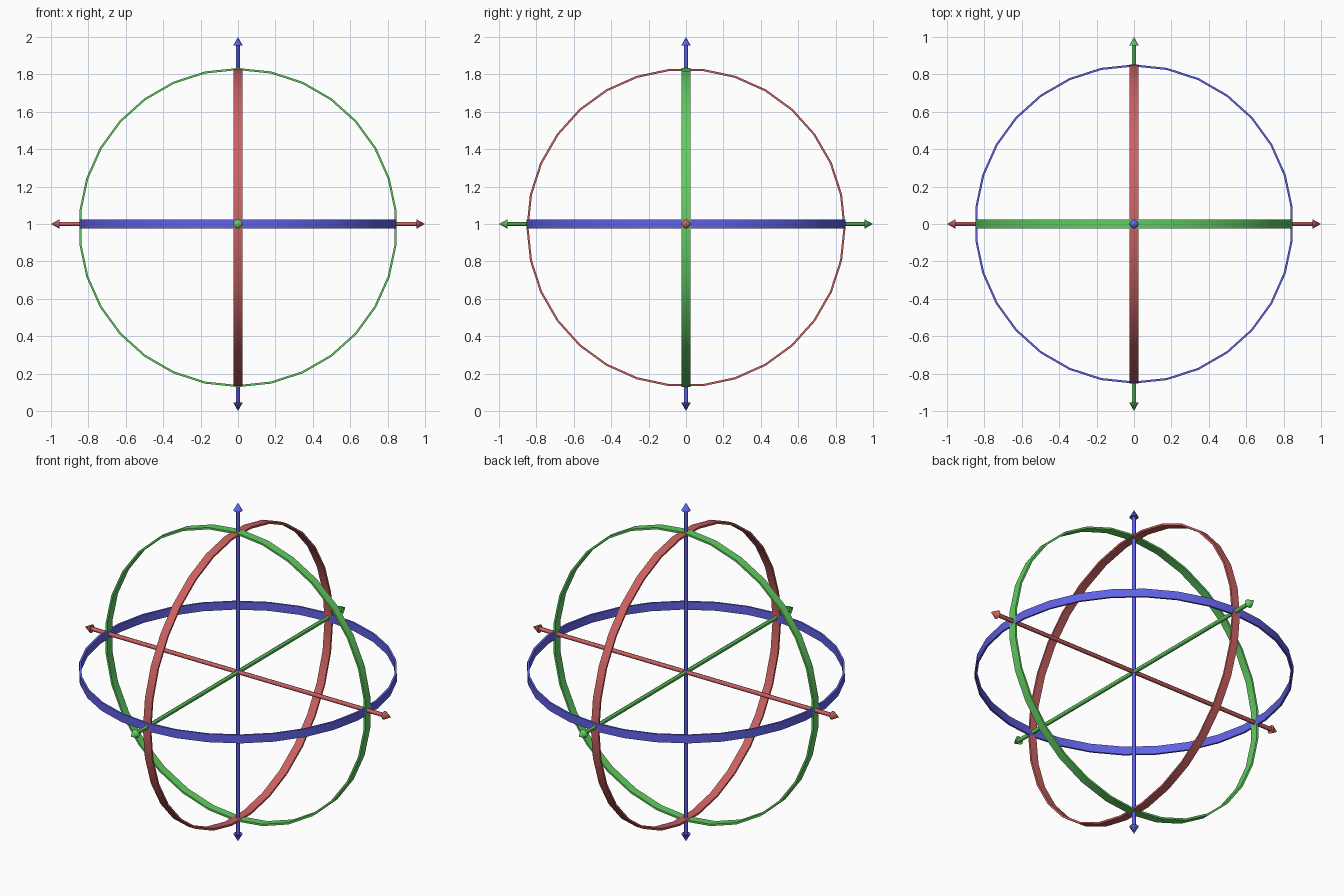
import bpy, bmesh
from math import sin, cos, pi
from mathutils import Matrix

if "Cube" in bpy.data.objects:
    bpy.data.objects.remove(bpy.data.objects["Cube"])

SIDES = 30
R_OUT, R_IN, HALF_W = 0.853, 0.842, 0.024
SHAFT_R, HEAD_R, HEAD_L = 0.012, 0.025, 0.045


def material(name, rgb):
    m = bpy.data.materials.new(name)
    m.diffuse_color = (*rgb, 1)
    m.use_nodes = True
    m.node_tree.nodes["Principled BSDF"].inputs["Base Color"].default_value = m.diffuse_color
    return m


def finish(name, bm, matrix, z, mat):
    bmesh.ops.recalc_face_normals(bm, faces=bm.faces)
    me = bpy.data.meshes.new(name)
    bm.to_mesh(me)
    bm.free()
    me.transform(Matrix.Translation((0, 0, z)) @ matrix)
    me.materials.append(mat)
    ob = bpy.data.objects.new(name, me)
    bpy.context.collection.objects.link(ob)
    bpy.ops.object.select_all(action='DESELECT')
    ob.select_set(True)
    bpy.context.view_layer.objects.active = ob
    bpy.ops.object.shade_smooth_by_angle(angle=pi / 6)


def ring(name, matrix, z, mat):
    # flat band with a rectangular section, corners on +-y before turning
    bm = bmesh.new()
    section = [(R_OUT, -HALF_W), (R_OUT, HALF_W), (R_IN, HALF_W), (R_IN, -HALF_W)]
    loops = []
    for i in range(SIDES):
        a = pi / 2 + 2 * pi * i / SIDES
        loops.append([bm.verts.new((r * cos(a), r * sin(a), h)) for r, h in section])
    for i in range(SIDES):
        p, q = loops[i], loops[(i + 1) % SIDES]
        for k in range(4):
            n = (k + 1) % 4
            bm.faces.new((p[k], q[k], q[n], p[n]))
    finish(name, bm, matrix, z, mat)


def axis(name, matrix, mat):
    # shaft with an arrow head at both ends
    bm = bmesh.new()
    bmesh.ops.create_cone(bm, cap_ends=True, segments=12, radius1=SHAFT_R,
                          radius2=SHAFT_R, depth=2 * (1 - HEAD_L))
    for s in (1, -1):
        m = Matrix.Rotation(0 if s > 0 else pi, 4, 'X') @ Matrix.Translation((0, 0, 1 - HEAD_L / 2))
        bmesh.ops.create_cone(bm, cap_ends=True, segments=12, radius1=HEAD_R,
                              radius2=0, depth=HEAD_L, matrix=m)
    finish(name, bm, matrix, 1.0, mat)


red = material("red", (0.6, 0.12, 0.12))
green = material("green", (0.12, 0.6, 0.12))
blue = material("blue", (0.12, 0.12, 0.8))

turn_x = Matrix.Rotation(pi / 2, 4, 'X')
turn_y = Matrix.Rotation(pi / 2, 4, 'Y')

# rotation rings: the two upright ones sit slightly lower than the axes
ring("x_ring", turn_y, 0.981, red)
ring("y_ring", turn_x, 0.981, green)
ring("z_ring", Matrix.Identity(4), 1.0, blue)

# double-ended axis arrows
axis("x_axis", turn_y, red)
axis("y_axis", turn_x, green)
axis("z_axis", Matrix.Identity(4), blue)
